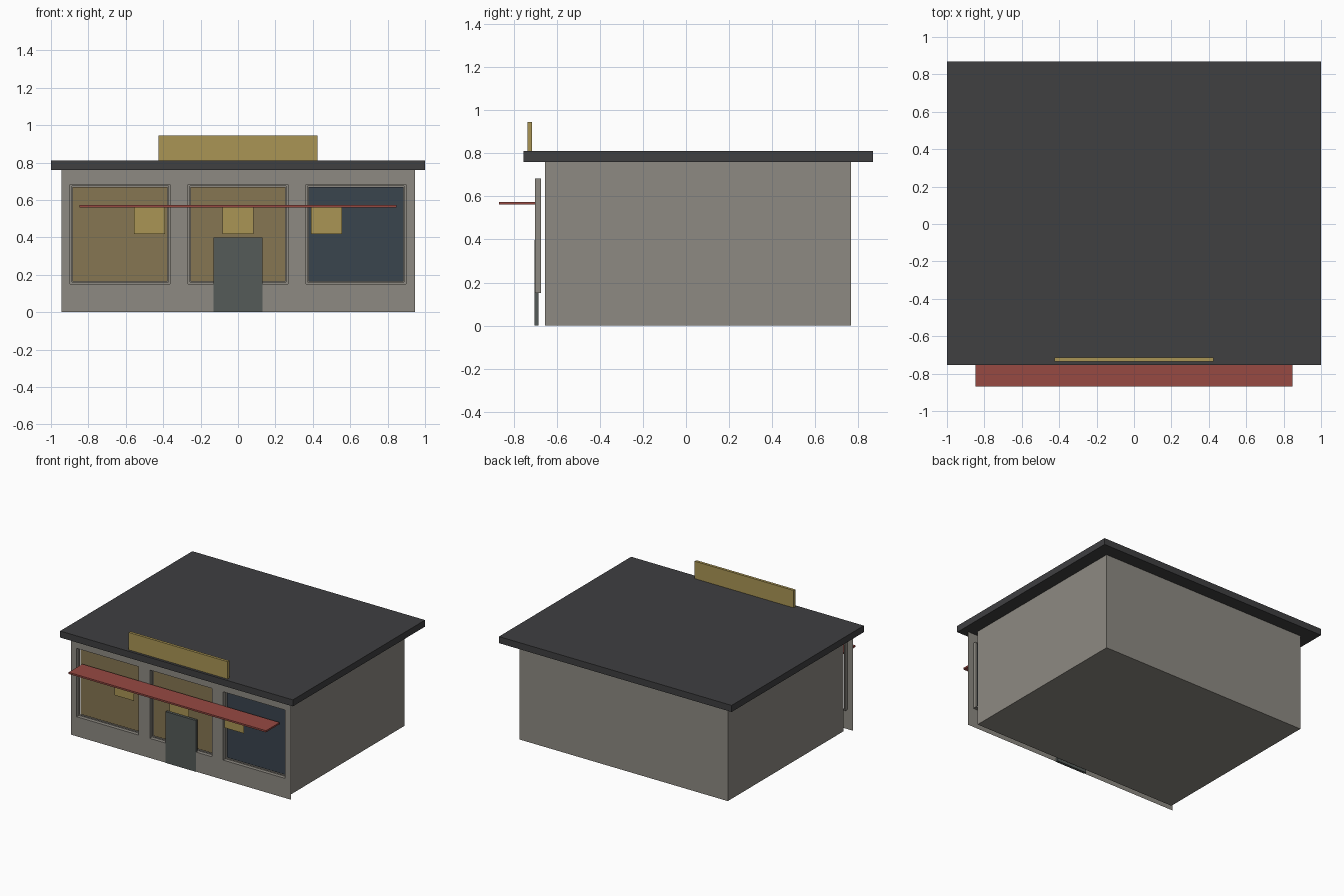
import bpy, bmesh

if "Cube" in bpy.data.objects:
    bpy.data.objects.remove(bpy.data.objects["Cube"])


def material(name, rgb):
    m = bpy.data.materials.new(name)
    m.diffuse_color = (*rgb, 1)
    m.use_nodes = True
    m.node_tree.nodes["Principled BSDF"].inputs["Base Color"].default_value = m.diffuse_color
    return m


WALL = material("wall", (0.27, 0.255, 0.225))
ROOF = material("roof", (0.05, 0.05, 0.053))
AMBER = material("amber_glass", (0.24, 0.18, 0.085))
DARK = material("dark_glass", (0.042, 0.058, 0.076))
DOOR = material("door", (0.09, 0.105, 0.098))
RED = material("awning", (0.31, 0.067, 0.055))
GOLD = material("sign", (0.40, 0.30, 0.09))


def finish(name, bm, mat):
    mesh = bpy.data.meshes.new(name)
    bm.to_mesh(mesh)
    bm.free()
    mesh.materials.append(mat)
    obj = bpy.data.objects.new(name, mesh)
    bpy.context.collection.objects.link(obj)
    return obj


def box(name, x, y, z, mat):
    """Box from (min, max) ranges on each axis."""
    bm = bmesh.new()
    bmesh.ops.create_cube(bm, size=1)
    for v in bm.verts:
        v.co = [lo + (c + 0.5) * (hi - lo) for c, (lo, hi) in zip(v.co, (x, y, z))]
    return finish(name, bm, mat)


def panel(name, x, z, y, mat):
    """Single-sided sheet facing -y."""
    bm = bmesh.new()
    bm.faces.new([bm.verts.new(p) for p in
                  ((x[0], y, z[0]), (x[1], y, z[0]), (x[1], y, z[1]), (x[0], y, z[1]))])
    return finish(name, bm, mat)


FRONT, DEPTH, LIP = -0.701, 0.028, 0.013
CENTRES, HALF, SILL, HEAD = (-0.63, 0.0, 0.63), 0.267, 0.152, 0.683

# Main building and roof slab
box("building_body", (-0.895, 0.895), (-0.655, 0.765), (0, 0.76), WALL)
box("roof_slab", (-1, 1), (-0.755, 0.868), (0.76, 0.811), ROOF)

# Shop front: thin sheet with three recessed window frames
xs = [-0.945] + [c + s * HALF for c in CENTRES for s in (-1, 1)] + [0.945]
zs = [0, SILL, HEAD, 0.76]
bm = bmesh.new()
grid = [[bm.verts.new((x, FRONT, z)) for z in zs] for x in xs]
windows = []
for i in range(len(xs) - 1):
    for k in range(3):
        f = bm.faces.new((grid[i][k], grid[i + 1][k], grid[i + 1][k + 1], grid[i][k + 1]))
        if k == 1 and i % 2:
            windows.append(f)
for f in windows:
    pane = bmesh.ops.extrude_discrete_faces(bm, faces=[f])["faces"][0]
    bmesh.ops.translate(bm, verts=pane.verts, vec=(0, DEPTH, 0))
    bmesh.ops.inset_individual(bm, faces=[pane], thickness=LIP)
    bmesh.ops.delete(bm, geom=[pane], context='FACES_ONLY')
finish("shop_front", bm, WALL)

# Window panes
for side, c, mat in zip(("left", "middle", "right"), CENTRES, (AMBER, AMBER, DARK)):
    r = HALF - LIP
    panel(side + "_window_pane", (c - r, c + r), (SILL + LIP, HEAD - LIP), FRONT + DEPTH, mat)

# Door
box("door", (-0.131, 0.131), (-0.704, -0.684), (0, 0.398), DOOR)

# Awning with three hanging signs
box("awning", (-0.848, 0.848), (-0.868, -0.70), (0.561, 0.574), RED)
for side, c in zip(("left", "middle", "right"), (-0.472, 0.0, 0.472)):
    panel(side + "_hanging_sign", (c - 0.083, c + 0.083), (0.418, 0.565), -0.721, GOLD)

# Roof sign board
box("roof_sign", (-0.425, 0.425), (-0.735, -0.714), (0.811, 0.946), GOLD)
